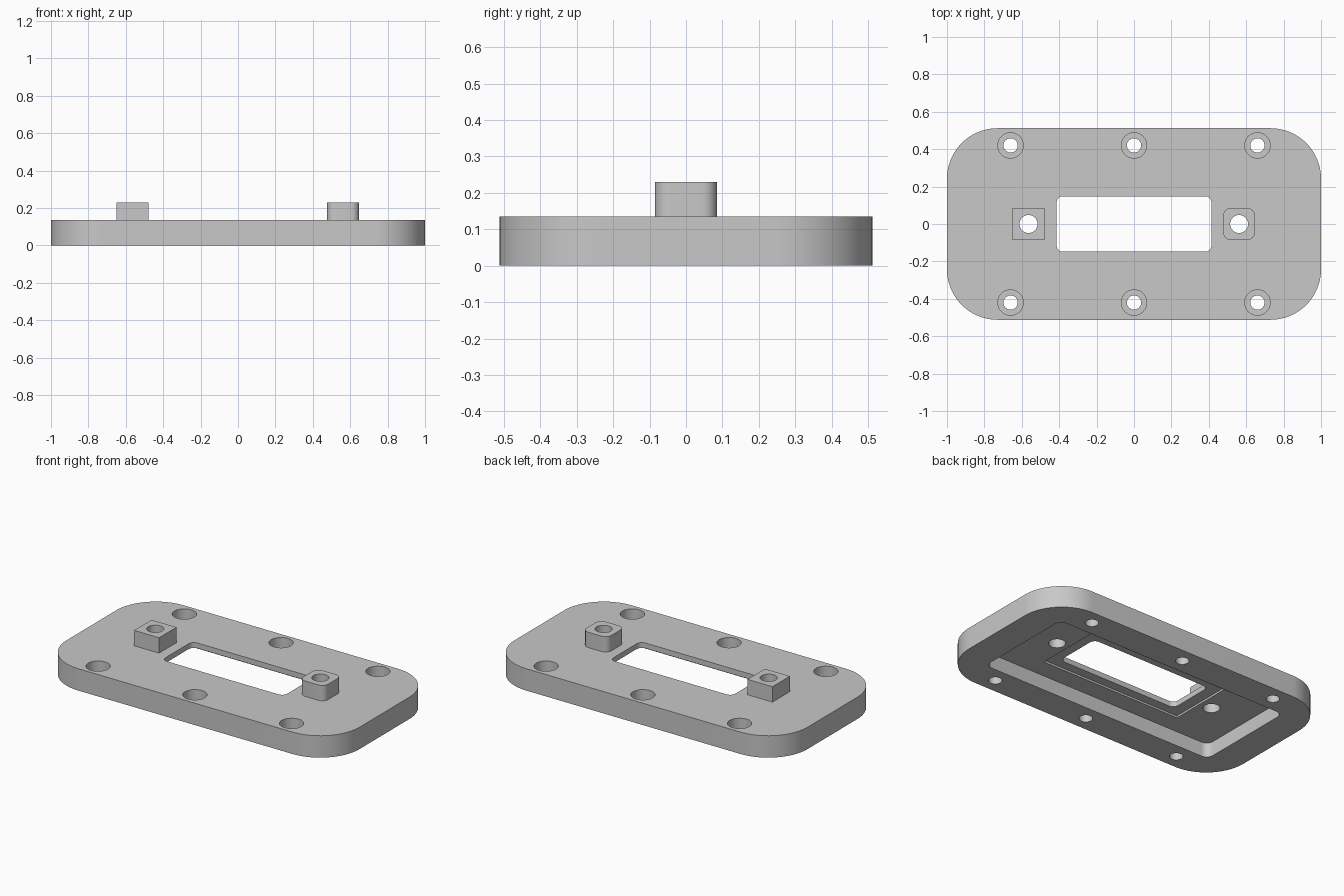
import bpy, bmesh, math

if "Cube" in bpy.data.objects:
    bpy.data.objects.remove(bpy.data.objects["Cube"], do_unlink=True)

grey = bpy.data.materials.new("plain grey")
grey.use_nodes = True
colour = (0.58, 0.58, 0.58, 1)
grey.diffuse_color = colour
grey.node_tree.nodes["Principled BSDF"].inputs["Base Color"].default_value = colour


def prism(name, outline, z0, z1):
    """Extrude a closed outline from z0 to z1."""
    bm = bmesh.new()
    face = bm.faces.new([bm.verts.new((x, y, z0)) for x, y in outline])
    top = bmesh.ops.extrude_face_region(bm, geom=[face])["geom"]
    bmesh.ops.translate(bm, vec=(0, 0, z1 - z0),
                        verts=[v for v in top if isinstance(v, bmesh.types.BMVert)])
    bmesh.ops.recalc_face_normals(bm, faces=bm.faces)
    mesh = bpy.data.meshes.new(name)
    bm.to_mesh(mesh)
    bm.free()
    mesh.materials.append(grey)
    ob = bpy.data.objects.new(name, mesh)
    bpy.context.collection.objects.link(ob)
    return ob


def rounded_box(name, cx, hx, hy, radius, z0, z1, steps=8):
    """Box with rounded upright corners; radius 0 keeps them square."""
    outline = []
    for q, (sx, sy) in enumerate([(1, 1), (-1, 1), (-1, -1), (1, -1)]):
        for i in range(steps + 1 if radius else 1):
            a = math.pi / 2 * (q + i / steps)
            outline.append((cx + sx * (hx - radius) + radius * math.cos(a),
                            sy * (hy - radius) + radius * math.sin(a)) if radius
                           else (cx + sx * hx, sy * hy))
    return prism(name, outline, z0, z1)


def rod(name, x, y, radius, z0, z1, sides=40):
    angles = [2 * math.pi * i / sides for i in range(sides)]
    return prism(name, [(x + radius * math.cos(a), y + radius * math.sin(a))
                        for a in angles], z0, z1)


def cut(target, cutter):
    """Subtract the cutter and discard it."""
    cutter.hide_render = True
    mod = target.modifiers.new("cut", 'BOOLEAN')
    mod.operation, mod.solver, mod.object = 'DIFFERENCE', 'EXACT', cutter
    bpy.context.view_layer.objects.active = target
    bpy.ops.object.modifier_apply(modifier=mod.name)
    bpy.data.objects.remove(cutter, do_unlink=True)


THICK, FLOOR, LEDGE = 0.135, 0.09, 0.102

# Plate with a hollow underside, a shallow step and a central window
plate = rounded_box("base_plate", 0, 1.0, 0.512, 0.27, 0, THICK, 20)
cut(plate, rounded_box("hollow", 0, 0.81, 0.325, 0.045, -0.1, FLOOR))
cut(plate, rounded_box("step", 0, 0.485, 0.205, 0, 0.05, LEDGE))
cut(plate, rounded_box("window", 0, 0.415, 0.148, 0.035, 0.05, 0.3))

# Six counterbored screw holes
for x in (-0.66, 0, 0.66):
    for y in (-0.42, 0.42):
        cut(plate, rod("screw_hole", x, y, 0.038, -0.1, 0.3))
        cut(plate, rod("counterbore", x, y, 0.068, 0.05, 0.3))

# Two posts, one square and one rounded, each drilled through
square_post = rounded_box("square_post", -0.564, 0.085, 0.085, 0, 0.12, 0.23)
rounded_post = rounded_box("rounded_post", 0.562, 0.085, 0.085, 0.04, 0.12, 0.23)
for post, x in ((square_post, -0.564), (rounded_post, 0.562)):
    for body in (plate, post):
        cut(body, rod("post_hole", x, 0, 0.048, -0.1, 0.4))

# Smooth the curved walls, keep the edges sharp
bpy.ops.object.select_all(action='DESELECT')
for ob in (plate, square_post, rounded_post):
    ob.select_set(True)
bpy.context.view_layer.objects.active = plate
bpy.ops.object.shade_smooth_by_angle(angle=math.radians(30))
